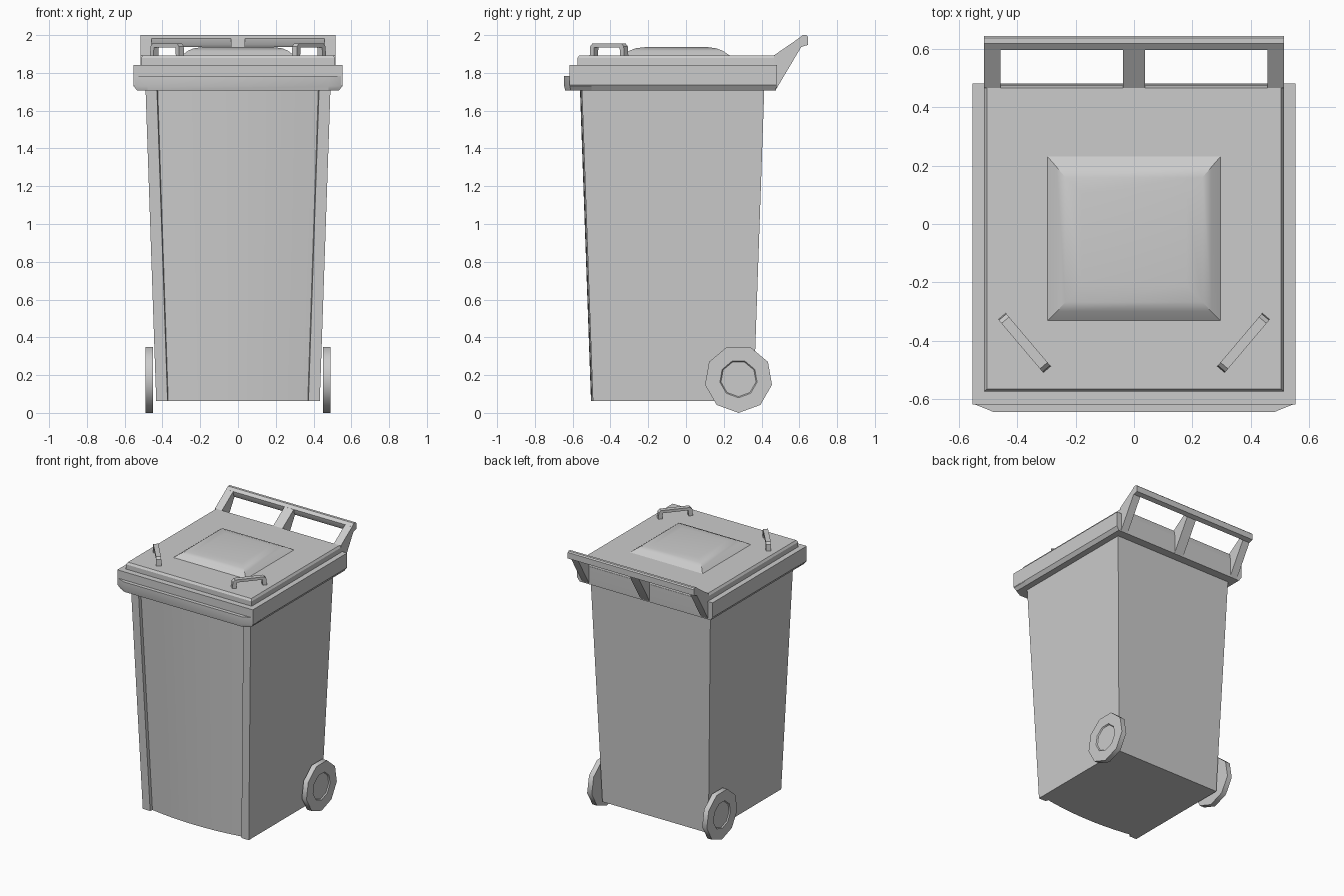
import bpy, bmesh, math
from mathutils import Vector

if "Cube" in bpy.data.objects:
    bpy.data.objects.remove(bpy.data.objects["Cube"])


def loft(name, loops, angle=30):
    """Skin a stack of equal-length loops and cap both ends."""
    bm = bmesh.new()
    rings = [[bm.verts.new(p) for p in lp] for lp in loops]
    n = len(rings[0])
    for a, b in zip(rings, rings[1:]):
        for i in range(n):
            j = (i + 1) % n
            bm.faces.new((a[i], a[j], b[j], b[i]))
    bm.faces.new(rings[0][::-1])
    bm.faces.new(rings[-1])
    bmesh.ops.recalc_face_normals(bm, faces=bm.faces)
    me = bpy.data.meshes.new(name)
    bm.to_mesh(me)
    bm.free()
    ob = bpy.data.objects.new(name, me)
    bpy.context.collection.objects.link(ob)
    bpy.ops.object.select_all(action='DESELECT')
    bpy.context.view_layer.objects.active = ob
    ob.select_set(True)
    bpy.ops.object.shade_smooth_by_angle(angle=math.radians(angle))
    return ob


def rect(hx, y0, y1, z):
    return [(-hx, y0, z), (hx, y0, z), (hx, y1, z), (-hx, y1, z)]


def prism_x(name, profile, x0, x1):
    return loft(name, [[(x, y, z) for y, z in profile] for x in (x0, x1)])


# Tapered body: corner strips and a recessed, bulging front panel
def body_ring(hx, yf, yb, z):
    w, seg = hx - 0.06, 10
    pts = [(-hx, yf + 0.01, z), (-w, yf + 0.01, z)]
    for i in range(seg + 1):
        t = -1 + 2 * i / seg
        pts.append((t * w * 0.99, yf + 0.032 * t * t, z))
    return pts + [(w, yf + 0.01, z), (hx, yf + 0.01, z), (hx, yb, z), (-hx, yb, z)]


loft("bin_body", [body_ring(0.433, -0.503, 0.357, 0.062),
                  body_ring(0.49, -0.562, 0.415, 1.73)])


# Front lip under the lid, with clipped front corners
def lip_ring(hx, y, z):
    return [(-hx, y + 0.03, z), (-0.48, y, z), (0.48, y, z), (hx, y + 0.03, z),
            (hx, -0.5, z), (-hx, -0.5, z)]


loft("front_lip", [lip_ring(0.535, -0.64, 1.708), lip_ring(0.553, -0.645, 1.73),
                   lip_ring(0.554, -0.645, 1.783)], 25)

# Lid rim and raised lid plate
loft("lid_rim", [rect(0.535, -0.60, 0.477, 1.708), rect(0.554, -0.618, 0.479, 1.735),
                 rect(0.554, -0.618, 0.482, 1.843)])
loft("lid_plate", [rect(0.515, -0.575, 0.481, 1.835), rect(0.514, -0.575, 0.474, 1.878),
                   rect(0.504, -0.565, 0.466, 1.893)])

# Soft raised panel on the lid
loft("lid_dome", [rect(0.30, -0.335, 0.235, 1.89), rect(0.265, -0.30, 0.195, 1.917),
                  rect(0.235, -0.268, 0.16, 1.93), rect(0.18, -0.21, 0.11, 1.937)])

# Rear handle: three ribs and a bar
rib = [(0.466, 1.893), (0.60, 1.985), (0.62, 1.96), (0.61, 1.937), (0.475, 1.71)]
for label, x0, x1 in (("left", -0.515, -0.457), ("middle", -0.038, 0.038),
                      ("right", 0.457, 0.515)):
    prism_x("handle_rib_" + label, rib, x0, x1)
bar = [(0.596, 1.983), (0.618, 2.0), (0.637, 2.0), (0.645, 1.992),
       (0.645, 1.948), (0.612, 1.938), (0.603, 1.95)]
prism_x("handle_bar", bar, -0.515, 0.515)

# Small angled grips and nine-sided wheels, mirrored left and right
grip = [(0, 1.885), (0.004, 1.94), (0.018, 1.955), (0.222, 1.955), (0.236, 1.94),
        (0.24, 1.885), (0.212, 1.885), (0.208, 1.935), (0.032, 1.935), (0.028, 1.885)]
start, end = Vector((0.453, -0.316)), Vector((0.298, -0.499))
along = (end - start).normalized()
across = Vector((-along.y, along.x)) * 0.017
for label, s in (("left", -1), ("right", 1)):
    loops = []
    for k in (-1, 1):
        pts = [(start + along * d + across * k, z) for d, z in grip]
        loops.append([(s * p.x, p.y, z) for p, z in pts])
    loft("lid_grip_" + label, loops)

    wheel = []
    for x, r in ((0.451, 0.18), (0.489, 0.18), (0.489, 0.10), (0.481, 0.094)):
        wheel.append([(s * x, 0.278 + r * math.sin(math.tau * i / 9),
                       0.18 - r * math.cos(math.tau * i / 9)) for i in range(9)])
    loft("wheel_" + label, wheel, 42)
